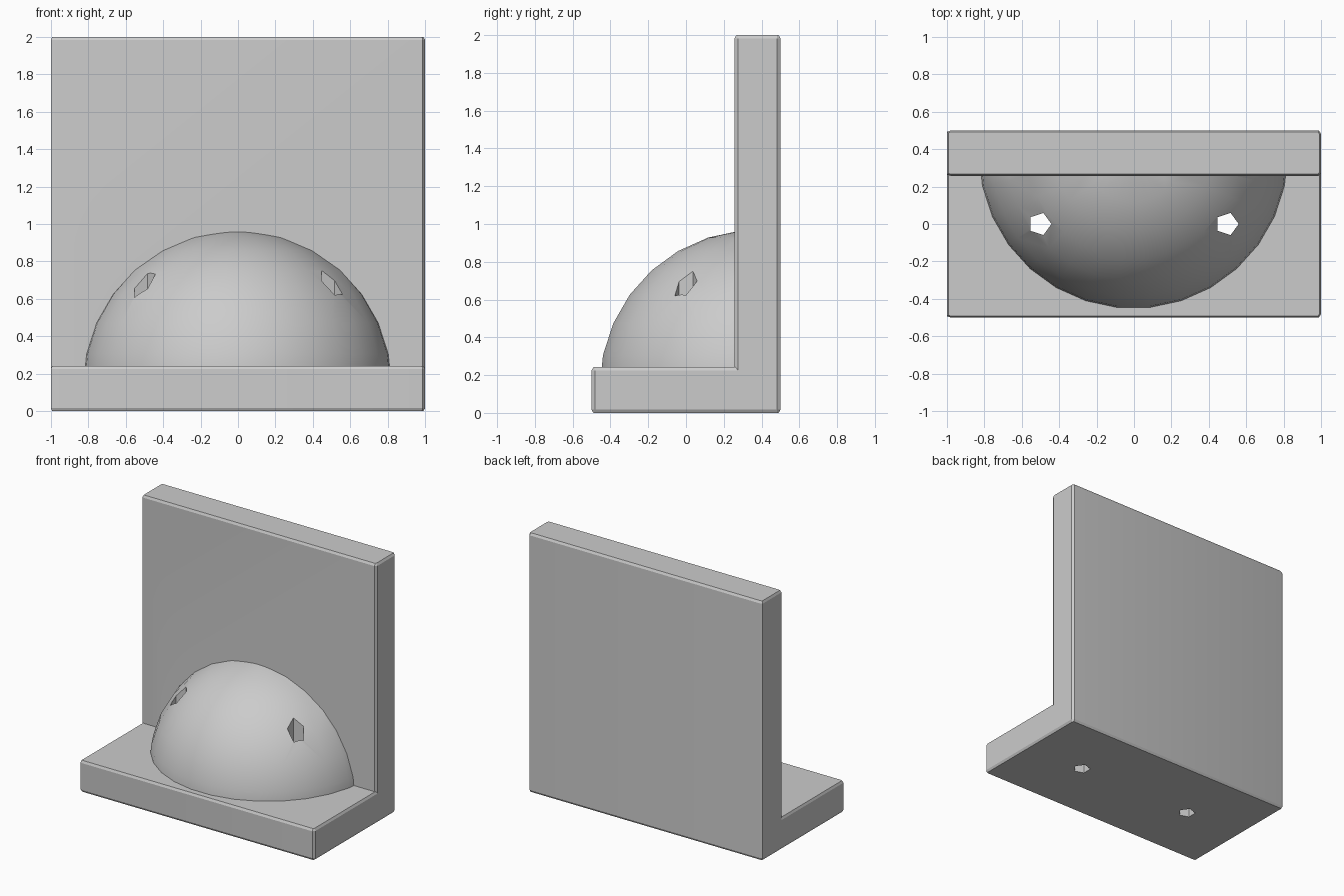
import bpy, bmesh
from math import sin, cos, pi, radians
from mathutils import Vector
from itertools import product

if "Cube" in bpy.data.objects:
    bpy.data.objects.remove(bpy.data.objects["Cube"])

grey = bpy.data.materials.new("plain grey")
grey.use_nodes = True
grey.diffuse_color = (0.6, 0.6, 0.6, 1)
grey.node_tree.nodes["Principled BSDF"].inputs["Base Color"].default_value = (0.6, 0.6, 0.6, 1)


def ball_points(radius, sides):
    """Ball made of flat-topped rings, without pole vertices."""
    rings = (sides + 1) // 2
    points = []
    for i in range(rings):
        polar = pi * (i + 0.5) / rings
        for k in range(sides):
            a = 2 * pi * k / sides
            points.append(Vector((sin(polar) * cos(a), sin(polar) * sin(a), cos(polar))) * radius)
    return points


def make_object(name, bm):
    bmesh.ops.recalc_face_normals(bm, faces=bm.faces)
    mesh = bpy.data.meshes.new(name)
    bm.to_mesh(mesh)
    bm.free()
    mesh.materials.append(grey)
    obj = bpy.data.objects.new(name, mesh)
    bpy.context.collection.objects.link(obj)
    return obj


def hull(points):
    bm = bmesh.new()
    for p in points:
        bm.verts.new(p)
    result = bmesh.ops.convex_hull(bm, input=bm.verts)
    loose = {v for v in result["geom_interior"] if isinstance(v, bmesh.types.BMVert)}
    bmesh.ops.delete(bm, geom=list(loose), context="VERTS")
    bmesh.ops.dissolve_limit(bm, angle_limit=radians(0.5), verts=bm.verts, edges=bm.edges)
    return bm


def rounded_slab(name, low, high, radius=0.02):
    """Box whose edges are rounded by a coarse five-sided ball."""
    ball = ball_points(radius, 5)
    points = []
    for pick in product((0, 1), repeat=3):
        corner = Vector()
        for axis in range(3):
            reach = [p[axis] for p in ball]
            corner[axis] = high[axis] - max(reach) if pick[axis] else low[axis] - min(reach)
        points += [corner + p for p in ball]
    return make_object(name, hull(points))


def combine(target, other, operation):
    mod = target.modifiers.new(operation.lower(), "BOOLEAN")
    mod.operation, mod.object, mod.solver = operation, other, "EXACT"
    bpy.context.view_layer.objects.active = target
    bpy.ops.object.modifier_apply(modifier=mod.name)
    bpy.data.objects.remove(other)


# Base and upright wall
bracket = rounded_slab("bracket_with_dome", (-1, -0.5, 0), (1, 0.5, 0.242))
wall = rounded_slab("wall", (-1, 0.257, 0), (1, 0.5, 2))
combine(bracket, wall, "UNION")

# Dome, trimmed inside the two slabs
centre = Vector((-0.003, 0.374, 0.133))
bm = hull([p + centre for p in ball_points(0.836, 30)])
for point, normal in (((0, 0.4, 0), (0, 1, 0)), ((0, 0, 0.1), (0, 0, -1))):
    bmesh.ops.bisect_plane(bm, geom=bm.verts[:] + bm.edges[:] + bm.faces[:],
                           plane_co=point, plane_no=normal, clear_outer=True)
    bmesh.ops.holes_fill(bm, edges=bm.edges)
combine(bracket, make_object("dome", bm), "UNION")

# Two five-sided holes right through dome and base
for x in (-0.503, 0.497):
    pin = [Vector((x + 0.062 * cos(2 * pi * k / 5), 0.062 * sin(2 * pi * k / 5), z))
           for k in range(5) for z in (-0.5, 1.5)]
    combine(bracket, make_object("hole", hull(pin)), "DIFFERENCE")

bpy.ops.object.select_all(action="DESELECT")
bracket.select_set(True)
bpy.context.view_layer.objects.active = bracket
bpy.ops.object.shade_smooth_by_angle(angle=radians(25))
